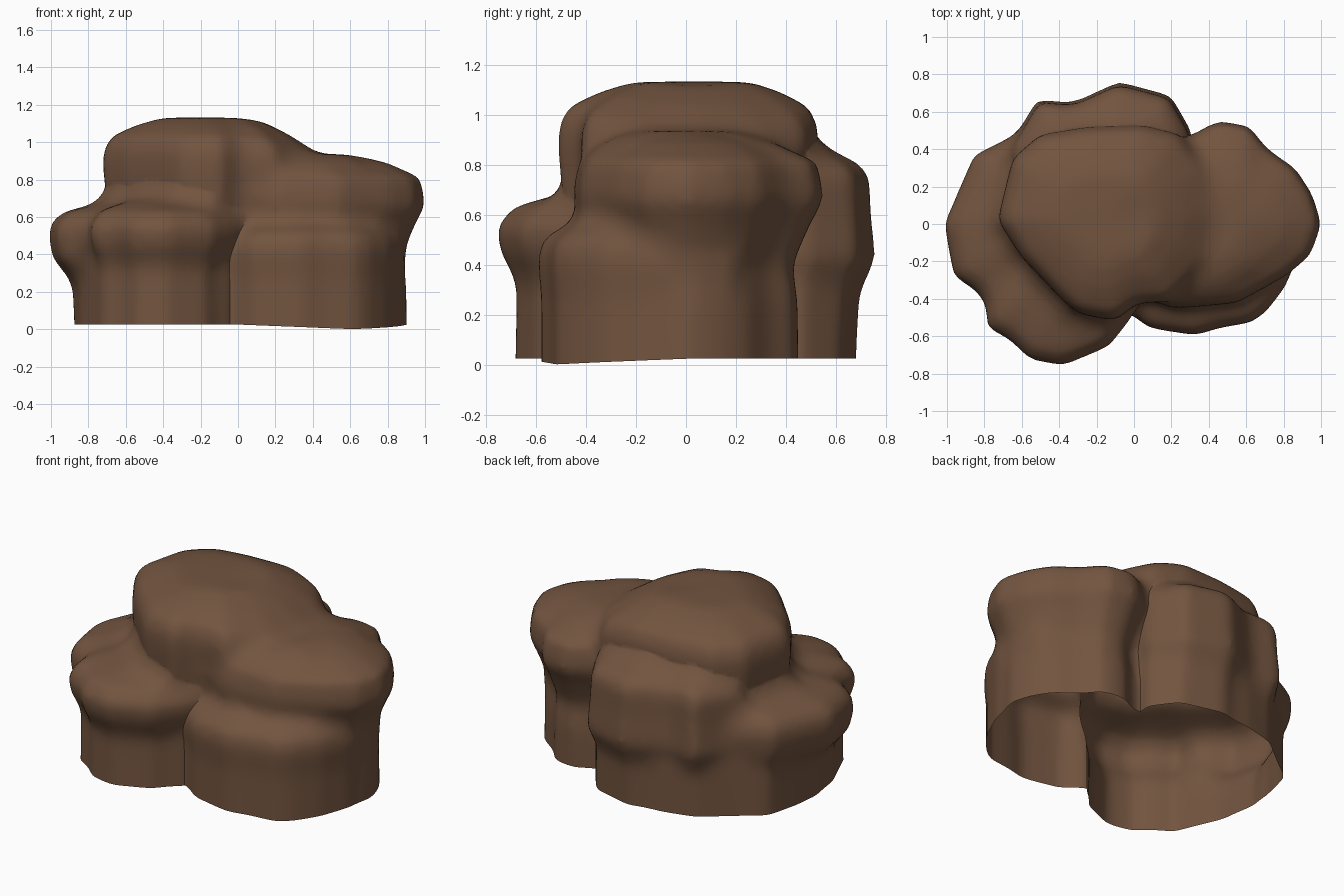
import bpy, bmesh, math

if "Cube" in bpy.data.objects:
    bpy.data.objects.remove(bpy.data.objects["Cube"])

brown = bpy.data.materials.new("rock brown")
brown.diffuse_color = (0.17, 0.089, 0.05, 1)
brown.use_nodes = True
brown.node_tree.nodes["Principled BSDF"].inputs["Base Color"].default_value = brown.diffuse_color


def lobe(name, centre, outline, rings, slope=0.0):
    """Boulder lobe: one plan outline, scaled about its centre at each height."""
    bm = bmesh.new()
    cx, cy = centre
    loops = [[bm.verts.new((cx + (x - cx) * s, cy + (y - cy) * s, z))
              for x, y in outline] for z, s in rings]
    n = len(outline)
    for lo, hi in zip(loops, loops[1:]):
        for i in range(n):
            j = (i + 1) % n
            bm.faces.new((lo[i], lo[j], hi[j], hi[i]))
    bm.faces.new(loops[0])
    tip = bm.verts.new((cx, cy, rings[-1][0] + 0.003))
    for i in range(n):
        bm.faces.new((loops[-1][i], loops[-1][(i + 1) % n], tip))
    for v in bm.verts:                       # top falls away to the right
        if v.co.z > 0.9:
            v.co.z -= slope * max(0, v.co.x - 0.05)
    bmesh.ops.recalc_face_normals(bm, faces=bm.faces)
    me = bpy.data.meshes.new(name)
    bm.to_mesh(me)
    bm.free()
    ob = bpy.data.objects.new(name, me)
    bpy.context.collection.objects.link(ob)
    return ob


def apply(ob, kind, **settings):
    mod = ob.modifiers.new(kind, kind)
    for k, v in settings.items():
        setattr(mod, k, v)
    bpy.ops.object.select_all(action='DESELECT')
    bpy.context.view_layer.objects.active = ob
    ob.select_set(True)
    bpy.ops.object.modifier_apply(modifier=mod.name)


def join(ob, others):
    for o in others:
        apply(ob, 'BOOLEAN', operation='UNION', solver='EXACT', object=o)
        bpy.data.objects.remove(o)


def weather(ob, d):
    """Swell, remesh and shrink back: fills the creases between lobes."""
    for step in (d, -d):
        apply(ob, 'REMESH', mode='VOXEL', voxel_size=0.026)
        apply(ob, 'SMOOTH', factor=0.5, iterations=3)
        apply(ob, 'DISPLACE', strength=step, mid_level=0.0, direction='NORMAL')
    apply(ob, 'REMESH', mode='VOXEL', voxel_size=0.026)
    apply(ob, 'SMOOTH', factor=0.5, iterations=4)


def tall(name, k):
    """Tall central boulder, shared by both halves."""
    return lobe(name, (-0.15, 0.03),
                [(-.73, .02), (-.65, .35), (-.5, .48), (-.25, .52), (.05, .53), (.25, .48),
                 (.4, .3), (.46, .05), (.4, -.2), (.2, -.42), (.02, -.42), (-.1, -.52),
                 (-.3, -.48), (-.38, -.41), (-.6, -.18)],
                [(z * k, s * k) for z, s in ((-.15, .9), (.55, .95), (.85, 1), (.95, 1),
                                             (1.03, .93), (1.09, .7), (1.13, .46))], .22)


west = tall("boulder_cluster", .97)
east = tall("right_boulder", 1)
# shoulder sloping from the tall boulder down to the right lobe
shoulder = lobe("shoulder", (.38, 0),
                [(.8, .05), (.72, -.28), (.5, -.41), (.2, -.44), (0, -.41), (0, .4),
                 (.25, .45), (.45, .45), (.7, .35)],
                [(.6, .9), (.72, 1), (.84, .94), (.9, .75), (.935, .5)])
# right lobe
right = lobe("right_lobe", (0.5, 0.03),
             [(1.01, 0), (.95, -.17), (.82, -.28), (.55, -.43), (.2, -.46), (.05, -.38),
              (0, 0), (.1, .35), (.3, .48), (.45, .56), (.62, .53), (.71, .41),
              (.87, .3), (.96, .16)],
             [(-.15, .81), (.25, .8), (.4, .76), (.57, .9), (.66, 1), (.81, .95),
              (.89, .6), (.925, .3)])
# low shelf at the front right
shelf = lobe("front_shelf", (0.4, -0.1),
             [(-.04, -.47), (.08, -.56), (.33, -.6), (.45, -.56), (.63, -.53), (.71, -.47),
              (.81, -.34), (.89, -.15), (.9, .05), (.85, .2), (.6, .3), (.1, .2), (-.04, -.1)],
             [(-.15, .97), (.27, .97), (.42, 1), (.49, .97), (.54, .86), (.565, .65)])
# low lobe on the left
left = lobe("left_lobe", (-0.3, 0.05),
            [(-1.02, 0), (-.97, -.28), (-.82, -.38), (-.5, -.4), (-.2, -.2), (-.2, .3),
             (-.45, .5), (-.66, .47), (-.86, .37)],
            [(-.15, .8), (.25, .82), (.38, .97), (.51, 1), (.58, .97), (.63, .88),
             (.68, .6), (.7, .3)])
# back lobe
back = lobe("back_lobe", (-0.15, 0.2),
            [(-.68, .4), (-.52, .67), (-.33, .65), (-.08, .765), (.2, .69), (.32, .48),
             (.2, .1), (-.5, .1)],
            [(-.15, .85), (.29, .89), (.42, 1), (.6, .97), (.75, .96), (.8, .9),
             (.87, .65), (.95, .5)])
# front left boulder
front = lobe("front_left_boulder", (-0.4, -0.25),
             [(-.8, -.38), (-.79, -.56), (-.67, -.62), (-.56, -.73), (-.38, -.765),
              (-.13, -.66), (.01, -.48), (.02, -.2), (-.2, 0), (-.7, 0)],
             [(-.15, .86), (.33, .84), (.45, .97), (.55, 1), (.63, .87), (.67, .6), (.7, .3)])
# feet rounding off the base between the lobes
foot = lobe("left_foot", (-0.5, -0.25),
            [(-.86, .1), (-.85, -.22), (-.72, -.52), (-.5, -.6), (-.03, -.48), (-.2, .1)],
            [(-.15, 1), (.35, 1), (.45, .95), (.5, .8)])
heel = lobe("back_foot", (-0.3, 0.2),
            [(-.87, .1), (-.81, .35), (-.65, .47), (-.49, .6), (-.3, .65), (-.08, .67),
             (.18, .62), (.3, .46), (.1, 0)],
            [(-.15, 1), (.3, 1), (.5, .97), (.6, .85)])

join(west, [left, back, front, foot, heel])
join(east, [right, shoulder, shelf])
weather(west, .09)
weather(east, .035)
join(west, [east])
rock = west

# open the underside, with the rim dipping at the front right
bm = bmesh.new()
bm.from_mesh(rock.data)
bmesh.ops.bisect_plane(bm, geom=bm.verts[:] + bm.edges[:] + bm.faces[:], dist=1e-5,
                       plane_co=(0, 0, .025), plane_no=(0, 0, 1), clear_inner=True)
for v in bm.verts:
    if v.co.z < .03:
        v.co.z -= .025 * max(0, 1 - math.hypot(v.co.x - .6, v.co.y + .48) / .6)
bm.to_mesh(rock.data)
bm.free()

rock.data.materials.clear()
rock.data.materials.append(brown)
bpy.ops.object.select_all(action='DESELECT')
bpy.context.view_layer.objects.active = rock
rock.select_set(True)
bpy.ops.object.shade_smooth_by_angle(angle=math.radians(40))
